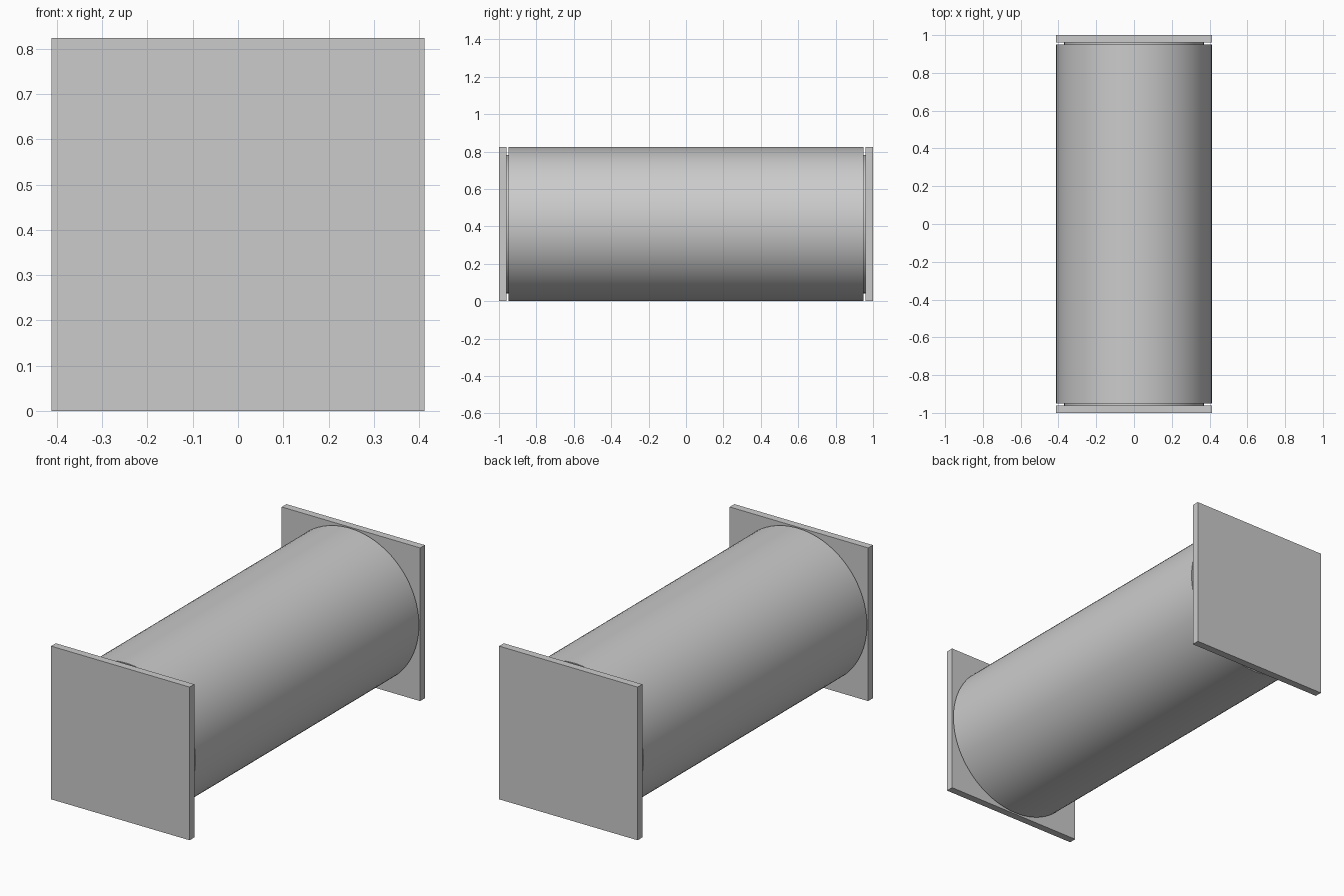
import bpy
import math

HALF = 0.412      # half width of the end plates and radius of the drum
AXIS = (math.pi / 2, 0, 0)

cube = bpy.data.objects.get("Cube")
if cube:
    bpy.data.objects.remove(cube, do_unlink=True)

grey = bpy.data.materials.new("plain_grey")
grey.use_nodes = True
grey.diffuse_color = (0.6, 0.6, 0.6, 1)
grey.node_tree.nodes["Principled BSDF"].inputs["Base Color"].default_value = (0.6, 0.6, 0.6, 1)


def finish(name):
    ob = bpy.context.object
    ob.name = name
    ob.data.materials.append(grey)
    return ob


def cylinder(name, radius, length, y):
    bpy.ops.mesh.primitive_cylinder_add(vertices=96, radius=radius, depth=length,
                                        location=(0, y, HALF), rotation=AXIS)
    bpy.ops.object.shade_smooth_by_angle(angle=math.radians(30))
    return finish(name)


# Main round body lying along y
cylinder("drum", HALF, 1.9, 0)

# Square end plates, each joined to the drum by a thin smaller disc
for side, label in ((-1, "front"), (1, "back")):
    cylinder(label + "_spacer_disc", 0.37, 0.02, side * 0.955)
    bpy.ops.mesh.primitive_cube_add(size=1, location=(0, side * 0.98, HALF))
    plate = finish(label + "_end_plate")
    plate.scale = (2 * HALF, 0.04, 2 * HALF)
